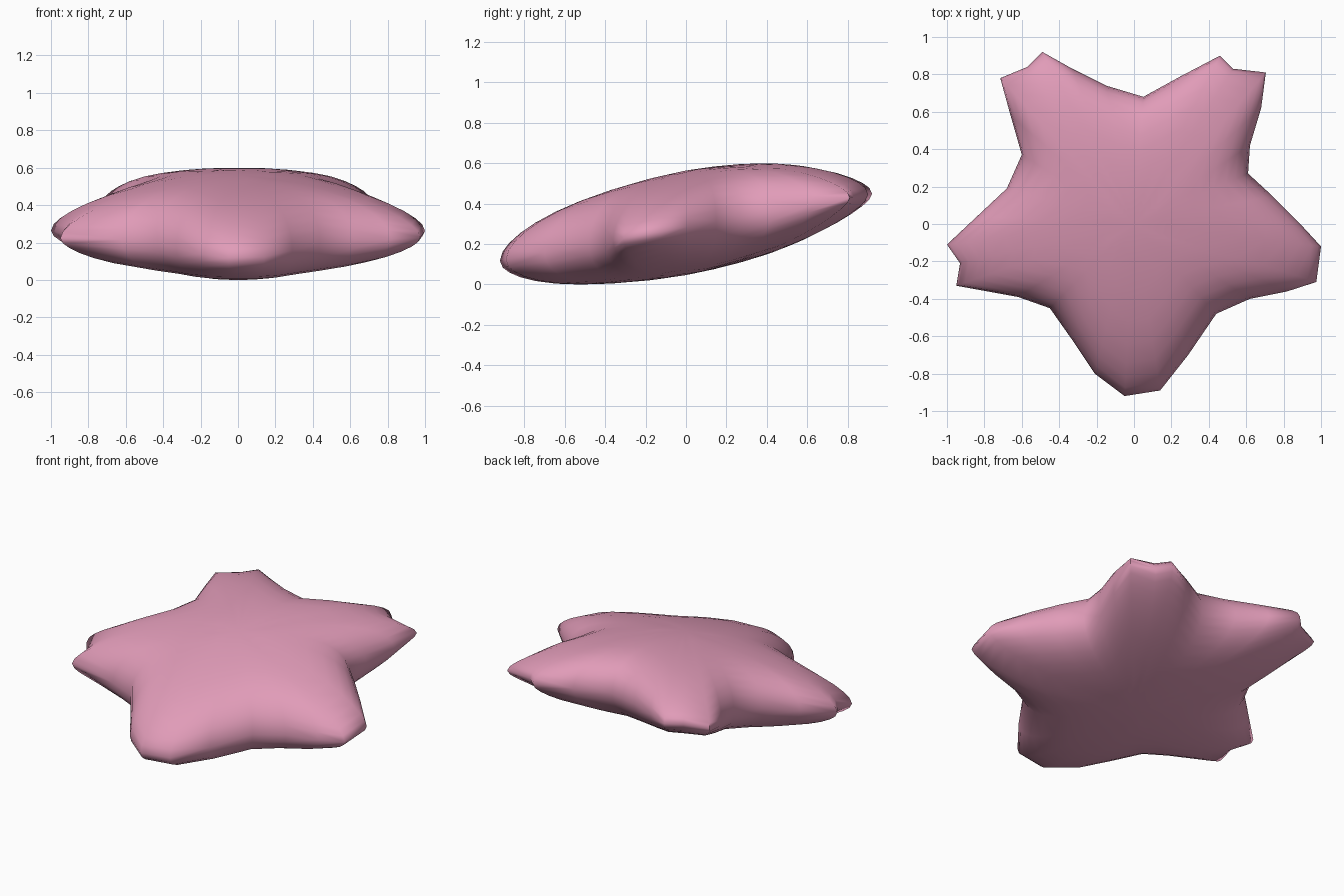
import bpy, bmesh, math

if "Cube" in bpy.data.objects:
    bpy.data.objects.remove(bpy.data.objects["Cube"])

# five-armed cushion outline seen from above, counter-clockwise
OUTLINE = [(1.0, -.12), (.88, .01), (.74, .15), (.61, .27), (.62, .42), (.68, .62), (.705, .81),
           (.53, .83), (.46, .90), (.25, .79), (.05, .68), (-.15, .74), (-.33, .83),
           (-.49, .92), (-.57, .84), (-.715, .78), (-.66, .58), (-.60, .37), (-.68, .19),
           (-.84, .04), (-1.0, -.11), (-.93, -.21), (-.95, -.33), (-.62, -.39),
           (-.45, -.45), (-.33, -.62), (-.21, -.80), (-.05, -.92), (.14, -.89),
           (.29, -.70), (.44, -.48), (.62, -.40), (.82, -.36), (.975, -.31)]
RINGS = [.2, .4, .57, .7, .81, .89, .95, .985]   # inset copies of the outline
TOP, BOTTOM = .28, -.237                         # puff of the two halves


def mid(y):
    """Height of the tilted middle plane."""
    return .275 + .18 * y


pink = bpy.data.materials.new("soft pink")
pink.diffuse_color = (.75, .33, .48, 1)
pink.use_nodes = True
pink.node_tree.nodes["Principled BSDF"].inputs["Base Color"].default_value = pink.diffuse_color
bm = bmesh.new()


def ring(t, puff):
    """Scaled outline on a round dome that curls in at the rim."""
    verts = []
    for x, y in OUTLINE:
        dome = 1 - .62 * math.hypot(x * t, y * t) ** 1.8
        rim = math.sqrt(1 - t ** 7)
        verts.append(bm.verts.new((x * t, y * t, mid(y * t) + puff * dome * rim)))
    return verts


# puffed upper and lower halves sharing one seam
seam = ring(1, 0)
n = len(OUTLINE)
for puff in (TOP, BOTTOM):
    loops = [ring(t, puff) for t in RINGS] + [seam]
    pole = bm.verts.new((0, 0, mid(0) + puff))
    for i in range(n):
        j = (i + 1) % n
        bm.faces.new((pole, loops[0][i], loops[0][j]))
        for a, b in zip(loops, loops[1:]):
            bm.faces.new((a[i], b[i], b[j], a[j]))
bmesh.ops.recalc_face_normals(bm, faces=bm.faces)

# rest on the ground
low = min(v.co.z for v in bm.verts)
for v in bm.verts:
    v.co.z -= low
mesh = bpy.data.meshes.new("star_cushion")
bm.to_mesh(mesh)
bm.free()
mesh.materials.append(pink)
obj = bpy.data.objects.new("star_cushion", mesh)
bpy.context.collection.objects.link(obj)
bpy.context.view_layer.objects.active = obj
obj.select_set(True)
bpy.ops.object.shade_smooth_by_angle(angle=math.radians(75))
